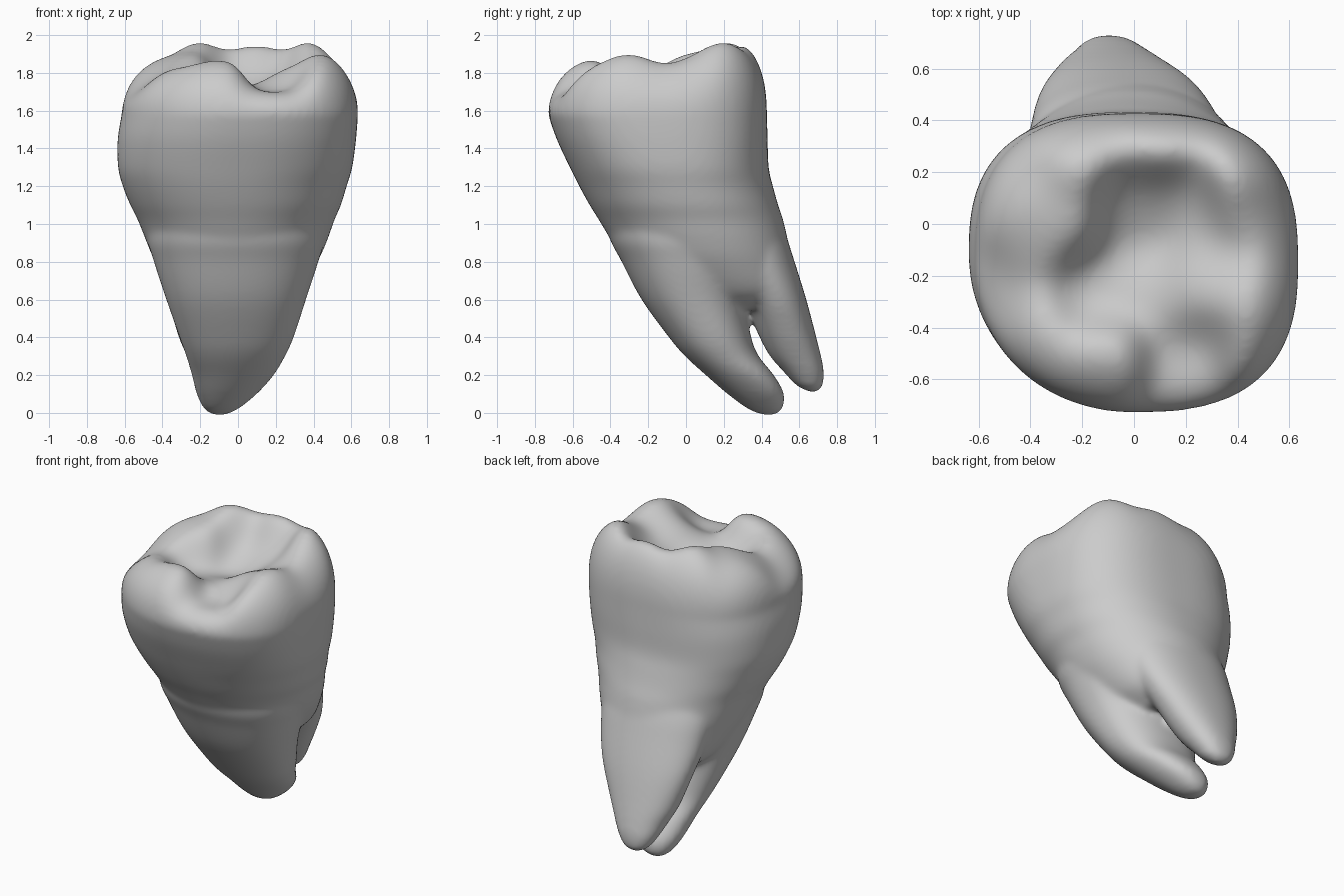
import bpy, bmesh, math

if "Cube" in bpy.data.objects:
    bpy.data.objects.remove(bpy.data.objects["Cube"])

N = 80
bm = bmesh.new()


def section(z, x0, x1, y0, y1, back=2.2, front_right=2.2, front_left=2.1):
    """Horizontal rounded outline; the last values set how square each corner is."""
    cx, cy, hx, hy = (x0 + x1) / 2, (y0 + y1) / 2, (x1 - x0) / 2, (y1 - y0) / 2
    pts = []
    for i in range(N):
        a = 2 * math.pi * i / N
        c, s = math.cos(a), math.sin(a)
        n = (back, back, front_left, front_right)[int(4 * i / N)]
        r = (abs(c) ** n + abs(s) ** n) ** (-1 / n)
        pts.append((cx + hx * r * c, cy + hy * r * s, z))
    return pts


def smooth_rows(rows, steps=5):
    """Catmull-Rom interpolation between the given section rows."""
    out = []
    for i in range(len(rows) - 1):
        p0, p1, p2, p3 = (rows[max(i - 1, 0)], rows[i], rows[i + 1],
                          rows[min(i + 2, len(rows) - 1)])
        for k in range(steps):
            t = k / steps
            out.append([0.5 * (2 * b + (c - a) * t + (2 * a - 5 * b + 4 * c - d) * t * t
                               + (3 * b - a - 3 * c + d) * t ** 3)
                        for a, b, c, d in zip(p0, p1, p2, p3)])
    return out + [list(rows[-1])]


def skin(rings):
    """Closed shell through rings ordered from bottom to top."""
    vs = [[bm.verts.new(p) for p in r] for r in rings]
    for a, b in zip(vs, vs[1:]):
        for i in range(N):
            j = (i + 1) % N
            bm.faces.new((a[i], a[j], b[j], b[i]))
    bm.faces.new(vs[0][::-1])
    bm.faces.new(vs[-1])


# Chewing surface: cusps and grooves blended into one height field
RELIEF = [
    (-.13, -.53, 1.93), (-.38, -.40, 1.91), (.46, -.30, 2.02), (.26, -.28, 1.87),
    (.42, .22, 2.16), (.10, .30, 2.14), (-.20, .26, 2.08), (-.46, .10, 1.98),
    (.06, -.05, 1.64), (.0, .10, 1.76), (.30, -.11, 1.79), (.60, -.12, 1.93),
    (-.18, -.26, 1.69), (-.52, -.28, 1.76), (.22, -.48, 1.68), (.22, -.68, 1.78),
    (.08, -.27, 1.72), (.48, -.52, 1.99), (.18, .10, 1.78), (-.30, .04, 1.93),
    (-.40, -.10, 1.88), (.46, .04, 1.97),
]


def relief(x, y):
    tot = acc = 0
    for px, py, pz in RELIEF:
        w = math.exp(-((x - px) ** 2 + (y - py) ** 2) / (2 * 0.105 ** 2)) + 1e-9
        tot += w
        acc += w * pz
    return acc / tot


# Crown and neck: z, x range, y range, squareness of back and front right corners
CROWN = [
    (.55, -.24, .18, .08, .48, 2.2, 2.1), (.64, -.355, .31, -.16, .58, 2.2, 2.1),
    (.80, -.44, .42, -.325, .565, 2.1, 2.1), (.92, -.49, .475, -.40, .538, 2.1, 2.1),
    (1.02, -.53, .51, -.46, .515, 2.1, 2.15), (1.10, -.57, .545, -.51, .488, 2.2, 2.2),
    (1.20, -.61, .575, -.565, .46, 2.3, 2.25), (1.30, -.635, .605, -.615, .437, 2.5, 2.35),
    (1.45, -.637, .625, -.685, .432, 2.65, 2.5), (1.58, -.615, .635, -.73, .428, 2.7, 2.6),
]
rings = [section(*r) for r in smooth_rows(CROWN)]
rim = rings[-1]
cx, cy, zb = .01, -.15, CROWN[-1][0]
for k in range(1, 40):
    s = math.cos(math.pi / 2 * k / 40)
    ring = []
    for x, y, _ in rim:
        px, py = cx + (x - cx) * s, cy + (y - cy) * s
        ring.append((px, py, zb + (relief(px, py) - zb) * (1 - s ** 2.8) ** (1 / 2.3)))
    rings.append(ring)
skin(rings)

# Front root, sweeping backwards to its tip
FRONT_ROOT = [
    (-.012, -.13, -.07, .41, .47), (.02, -.18, .0, .33, .51),
    (.10, -.22, .10, .22, .52), (.20, -.245, .19, .105, .465),
    (.30, -.275, .25, -.005, .385), (.40, -.31, .295, -.09, .345),
    (.60, -.38, .36, -.235, .31), (.80, -.445, .425, -.34, .33),
    (.95, -.48, .46, -.41, .36), (1.15, -.42, .40, -.40, .25),
]
skin([section(*r) for r in smooth_rows(FRONT_ROOT)])

# Back root, narrower towards its tip
BACK_ROOT = [
    (.112, -.14, -.06, .65, .70), (.145, -.19, -.01, .585, .725),
    (.22, -.235, .045, .515, .73), (.30, -.27, .095, .445, .715),
    (.40, -.315, .155, .39, .69), (.60, -.37, .26, .30, .637),
    (.80, -.40, .33, .15, .575), (.95, -.40, .34, .08, .525),
    (1.15, -.34, .30, .05, .44),
]
skin([section(*r) for r in smooth_rows(BACK_ROOT)])

bmesh.ops.recalc_face_normals(bm, faces=bm.faces[:])
mesh = bpy.data.meshes.new("tooth")
bm.to_mesh(mesh)
bm.free()
tooth = bpy.data.objects.new("tooth", mesh)
bpy.context.collection.objects.link(tooth)

# Fuse crown and roots into one smooth skin
fuse = tooth.modifiers.new("fuse", 'REMESH')
fuse.mode = 'VOXEL'
fuse.voxel_size = 0.016
fuse.use_smooth_shade = True
relax = tooth.modifiers.new("relax", 'SMOOTH')
relax.factor = 0.5
relax.iterations = 18
